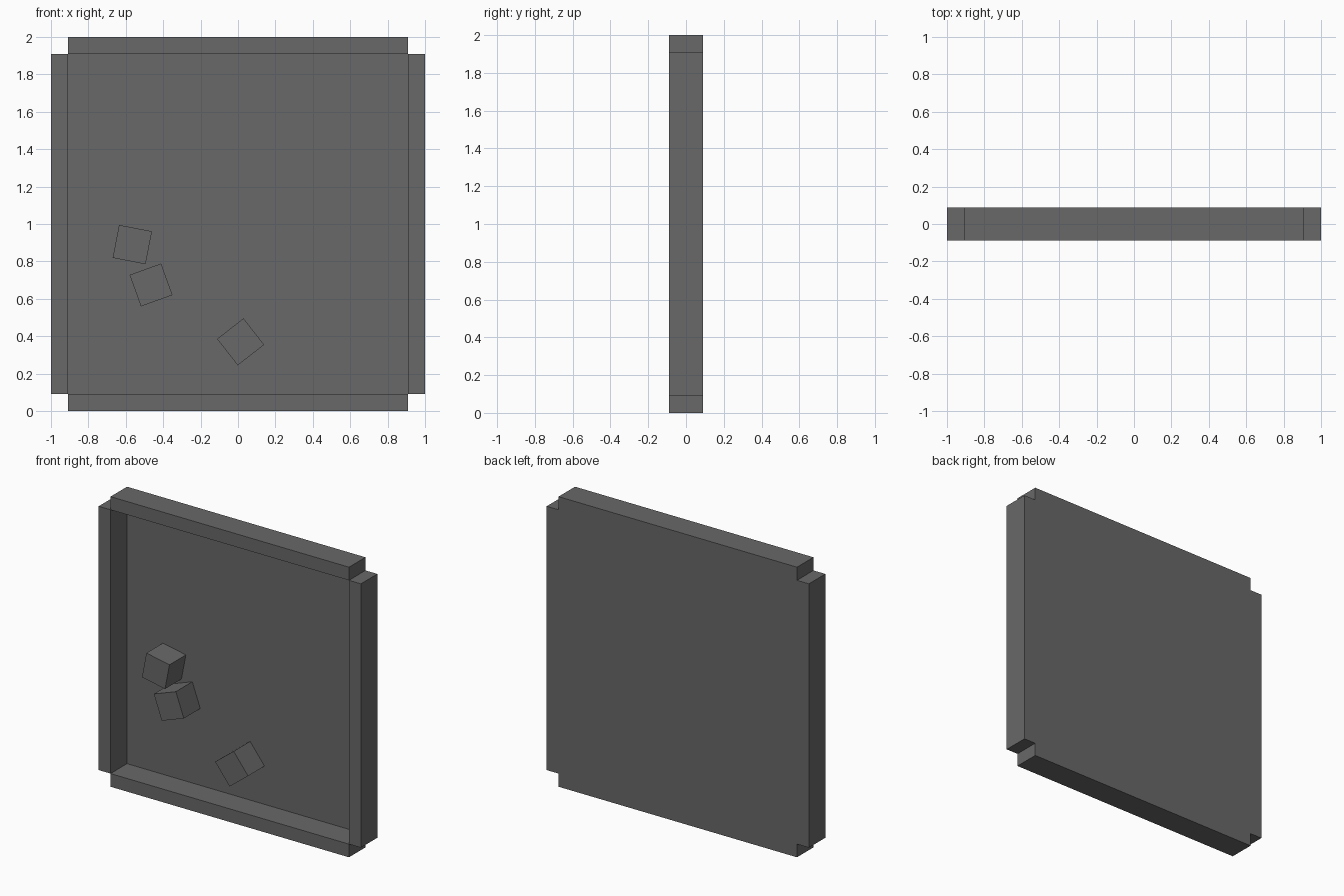
import bpy
import math

if "Cube" in bpy.data.objects:
    bpy.data.objects.remove(bpy.data.objects["Cube"])

WALL = 0.0907    # wall thickness
DEPTH = 0.179    # front-to-back depth of frame and cubes
IN = 1 - WALL    # half width of the opening

grey = bpy.data.materials.new("dark_grey")
grey.diffuse_color = (0.14, 0.14, 0.14, 1)
grey.use_nodes = True
grey.node_tree.nodes["Principled BSDF"].inputs["Base Color"].default_value = grey.diffuse_color


def box(name, centre, size, tilt=0.0):
    """Box centred at (x, z) on the y = 0 plane, tilted in the front view."""
    bpy.ops.mesh.primitive_cube_add(size=1, location=(centre[0], 0, centre[1]),
                                    rotation=(0, -math.radians(tilt), 0))
    ob = bpy.context.object
    ob.name = name
    ob.scale = (size[0], DEPTH, size[1])
    ob.data.materials.append(grey)


# Four walls that meet only along their inner corner edges
for side, s in (("left", -1), ("right", 1)):
    box(side + "_wall", (s * (1 - WALL / 2), 1), (WALL, 2 * IN))
for side, s in (("bottom", -1), ("top", 1)):
    box(side + "_wall", (0, 1 + s * (1 - WALL / 2)), (2 * IN, WALL))

# Thin back sheet closing the opening, facing the front
bpy.ops.mesh.primitive_plane_add(size=2 * IN, location=(0, DEPTH / 2, 1),
                                 rotation=(math.pi / 2, 0, 0))
panel = bpy.context.object
panel.name = "back_panel"
panel.data.materials.append(grey)

# Loose cubes, as deep as the frame
for i, (x, z, tilt) in enumerate([(-0.565, 0.89, -11),
                                  (-0.465, 0.674, 19.8),
                                  (0.014, 0.37, 38)], 1):
    box(f"cube_{i}", (x, z), (DEPTH, DEPTH), tilt)
